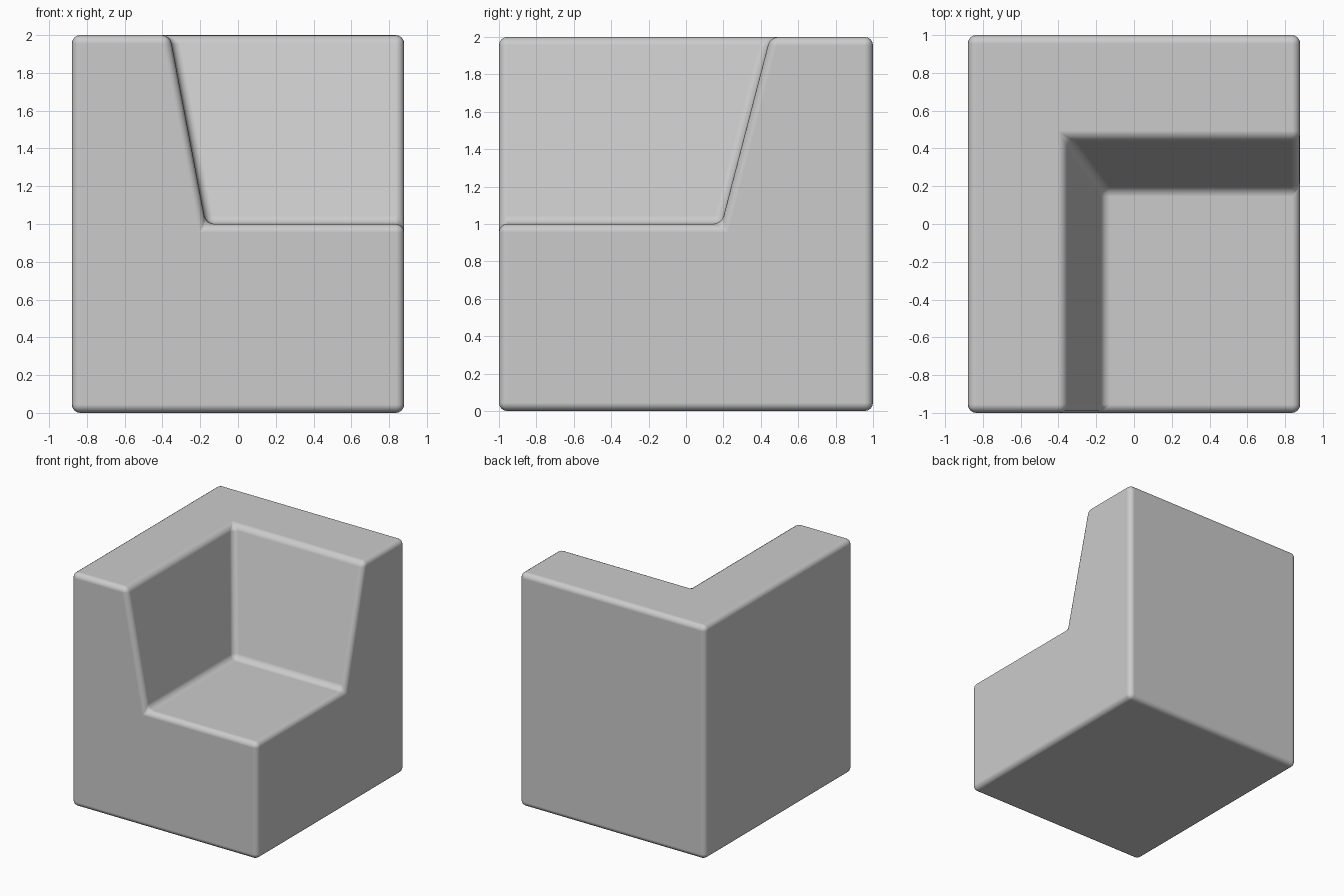
import bpy, bmesh, math

if "Cube" in bpy.data.objects:
    bpy.data.objects.remove(bpy.data.objects["Cube"])

HX, HY, TOP, SEAT = 0.88, 1.0, 2.0, 1.0


def ring(bm, points, z):
    return [bm.verts.new((x, y, z)) for x, y in points]


bm = bmesh.new()
# base corners, L-shaped top rim and seat corners
base = ring(bm, [(-HX, -HY), (HX, -HY), (HX, HY), (-HX, HY)], 0)
fl, el, corner, er, br, bl = rim = ring(
    bm, [(-HX, -HY), (-0.36, -HY), (-0.36, 0.45), (HX, 0.45), (HX, HY), (-HX, HY)], TOP)
s_fl, s_fr, s_br, s_bl = seat = ring(
    bm, [(-0.17, -HY), (HX, -HY), (HX, 0.19), (-0.17, 0.19)], SEAT)
b_fl, b_fr, b_br, b_bl = base

for face in (
    base[::-1], rim, seat,
    (b_fl, b_fr, s_fr, s_fl, el, fl),      # front
    (b_fr, b_br, br, er, s_br, s_fr),      # right side
    (b_br, b_bl, bl, br),                  # back
    (b_bl, b_fl, fl, bl),                  # left side
    (el, s_fl, s_bl, corner),              # sloping armrest wall
    (corner, s_bl, s_br, er),              # sloping backrest wall
):
    bm.faces.new(face)
bmesh.ops.recalc_face_normals(bm, faces=bm.faces)

mesh = bpy.data.meshes.new("corner_seat")
bm.to_mesh(mesh)
bm.free()
corner_seat = bpy.data.objects.new("corner_seat", mesh)
bpy.context.collection.objects.link(corner_seat)

# softly rounded edges
bevel = corner_seat.modifiers.new("rounded_edges", 'BEVEL')
bevel.width = 0.045
bevel.segments = 4
bevel.limit_method = 'ANGLE'
bevel.angle_limit = math.radians(30)
bevel.harden_normals = True

bpy.context.view_layer.objects.active = corner_seat
corner_seat.select_set(True)
bpy.ops.object.shade_smooth()
